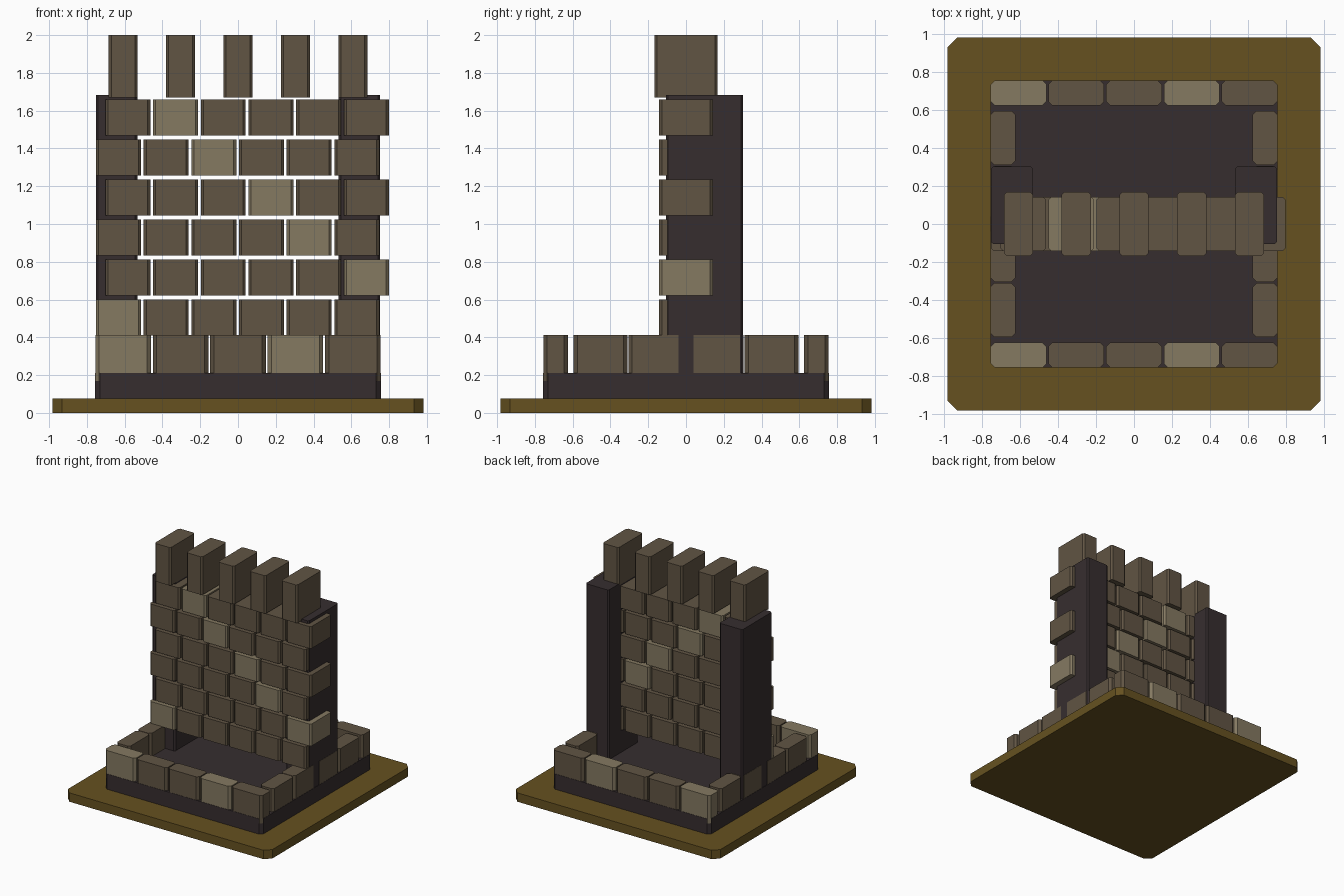
import bpy

if "Cube" in bpy.data.objects:
    bpy.data.objects.remove(bpy.data.objects["Cube"])


def material(name, rgb):
    m = bpy.data.materials.new(name)
    m.diffuse_color = (*rgb, 1)
    m.use_nodes = True
    m.node_tree.nodes["Principled BSDF"].inputs["Base Color"].default_value = m.diffuse_color
    return m


STONE = material("brown stone", (0.119, 0.089, 0.057))
PALE = material("pale stone", (0.233, 0.192, 0.121))
DARK = material("dark mortar", (0.037, 0.027, 0.028))
EARTH = material("ochre ground", (0.133, 0.083, 0.0145))


def block(name, x, y, z, cut, mat):
    """Upright block from (min, max) ranges, with its four vertical edges chamfered."""
    (x0, x1), (y0, y1), (z0, z1) = x, y, z
    c = cut
    plan = [(x0 + c, y0), (x1 - c, y0), (x1, y0 + c), (x1, y1 - c),
            (x1 - c, y1), (x0 + c, y1), (x0, y1 - c), (x0, y0 + c)]
    verts = [(px, py, z0) for px, py in plan] + [(px, py, z1) for px, py in plan]
    faces = [tuple(range(7, -1, -1)), tuple(range(8, 16))]
    faces += [(i, (i + 1) % 8, (i + 1) % 8 + 8, i + 8) for i in range(8)]
    mesh = bpy.data.meshes.new(name)
    mesh.from_pydata(verts, [], faces)
    mesh.materials.append(mat)
    ob = bpy.data.objects.new(name, mesh)
    bpy.context.collection.objects.link(ob)
    return ob


# Ground slab and dark plinth
block("ground_slab", (-0.982, 0.982), (-0.982, 0.982), (0, 0.077), 0.05, EARTH)
block("plinth", (-0.757, 0.757), (-0.757, 0.757), (0.07, 0.21), 0.027, DARK)

# Two dark pillars behind the wall ends
for side, x in (("left", (-0.753, -0.532)), ("right", (0.532, 0.753))):
    block("pillar_" + side, x, (-0.106, 0.303), (0.2, 1.683), 0.012, DARK)

# Low kerb of stones round the plinth
KERB_Z = (0.17, 0.412)
for i in range(5):
    cx = -0.608 + 0.304 * i
    mat = PALE if i in (0, 3) else STONE
    for side, y in (("front", (-0.755, -0.625)), ("back", (0.625, 0.755))):
        block(f"kerb_{side}_{i}", (cx - 0.147, cx + 0.147), y, KERB_Z, 0.02, mat)
for i, cy in enumerate((-0.453, -0.163, 0.163, 0.453)):
    for side, x in (("left", (-0.755, -0.625)), ("right", (0.625, 0.755))):
        block(f"kerb_{side}_{i}", x, (cy - 0.142, cy + 0.142), KERB_Z, 0.02, STONE)

# Brick wall: six staggered courses, one pale brick in each
pale = (0, 5, 4, 3, 2, 1)
for row in range(6):
    z = 0.41 + 0.2115 * row
    start = -0.633 + 0.05 * (row % 2)
    for i in range(6):
        cx = start + 0.2525 * i
        block(f"wall_brick_{row}_{i}", (cx - 0.119, cx + 0.119), (-0.142, 0.142),
              (z, z + 0.191), 0.014, PALE if i == pale[row] else STONE)

# Battlements on top
for i in range(5):
    cx = -0.608 + 0.304 * i
    block(f"merlon_{i}", (cx - 0.077, cx + 0.077), (-0.168, 0.168),
          (1.67, 2.0), 0.014, STONE)
